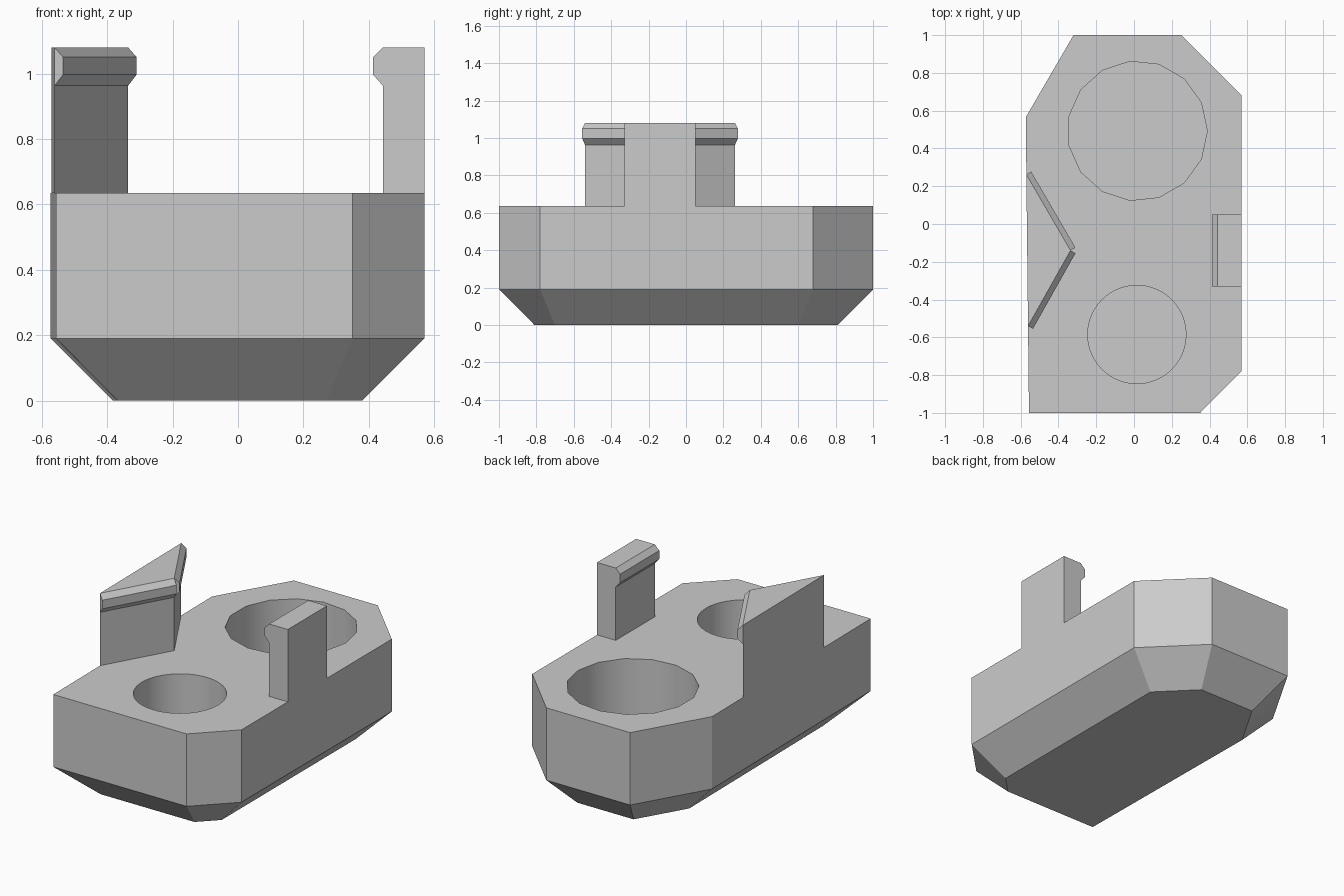
import bpy, bmesh, math
from mathutils import Vector
from mathutils.geometry import intersect_line_line_2d, intersect_line_line

if "Cube" in bpy.data.objects:
    bpy.data.objects.remove(bpy.data.objects["Cube"])

grey = bpy.data.materials.new("mid grey")
grey.use_nodes = True
colour = (0.6, 0.6, 0.6, 1)
grey.diffuse_color = colour
grey.node_tree.nodes["Principled BSDF"].inputs["Base Color"].default_value = colour

DECK, TOP, SHOULDER = 0.635, 1.08, 0.19


def make_loft(name, rings):
    """Solid through a stack of matching closed rings, capped at both ends."""
    bm = bmesh.new()
    loops = [[bm.verts.new(p) for p in ring] for ring in rings]
    n = len(loops[0])
    for low, high in zip(loops, loops[1:]):
        for i in range(n):
            j = (i + 1) % n
            bm.faces.new((low[i], low[j], high[j], high[i]))
    bm.faces.new(loops[0][::-1])
    bm.faces.new(loops[-1])
    bmesh.ops.recalc_face_normals(bm, faces=bm.faces)
    mesh = bpy.data.meshes.new(name)
    bm.to_mesh(mesh)
    bm.free()
    obj = bpy.data.objects.new(name, mesh)
    bpy.context.collection.objects.link(obj)
    mesh.materials.append(grey)
    return obj


def at_height(points, z):
    return [Vector((x, y, z)) for x, y in points]


def inset(points, d):
    """Move every edge of an anticlockwise outline inward by d."""
    pts = at_height(points, 0)
    lines = []
    for a, b in zip(pts, pts[1:] + pts[:1]):
        t = (b - a).normalized()
        shift = Vector((-t.y, t.x, 0)) * d
        lines.append((a + shift, b + shift))
    return [intersect_line_line(*lines[i - 1], *lines[i])[0].xy
            for i in range(len(lines))]


# Body: faceted hull with a 45 degree tapered underside
outline = [(-0.556, -1), (0.35, -1), (0.57, -0.78), (0.57, 0.68),
           (0.25, 1), (-0.32, 1), (-0.573, 0.565)]
body = make_loft("body", [at_height(inset(outline, SHOULDER), 0),
                          at_height(outline, SHOULDER),
                          at_height(outline, DECK)])


# Round pockets sunk into the deck
def cut_pocket(cx, cy, radius, sides, floor):
    ring = [(cx + radius * math.cos(math.tau * i / sides),
             cy + radius * math.sin(math.tau * i / sides)) for i in range(sides)]
    cutter = make_loft("pocket_cutter", [at_height(ring, floor), at_height(ring, DECK + 0.2)])
    cutter.hide_render = True
    mod = body.modifiers.new("pocket", "BOOLEAN")
    mod.operation, mod.solver, mod.object = "DIFFERENCE", "EXACT", cutter
    bpy.context.view_layer.objects.active = body
    bpy.ops.object.modifier_apply(modifier=mod.name)
    bpy.data.objects.remove(cutter)


cut_pocket(0.015, -0.585, 0.26, 64, 0.1)
cut_pocket(0.018, 0.493, 0.37, 15, 0.1)
bpy.ops.object.select_all(action="DESELECT")
body.select_set(True)
bpy.context.view_layer.objects.active = body
bpy.ops.object.shade_smooth_by_angle(angle=math.radians(30))


# Upright posts with a chamfered lip along the gripping faces
def make_post(name, points):
    make_loft(name, [at_height(points, DECK), at_height(points, TOP)])


def make_lip(name, start, end):
    a, b = Vector((*start, 0)), Vector((*end, 0))
    t = (b - a).normalized()
    out = Vector((t.y, -t.x, 0))
    profile = [(0, TOP), (0.03, 1.05), (0.03, 0.997), (0, 0.963)]
    make_loft(name, [[p + out * d + Vector((0, 0, z)) for d, z in profile] for p in (a, b)])


front, tip, back = (-0.561, -0.54), (-0.336, -0.14), (-0.57, 0.262)
make_post("triangular_post", [front, tip, back])
make_lip("triangular_post_front_lip", front, tip)
make_lip("triangular_post_back_lip", tip, back)

inner_front, inner_back = (0.443, -0.33), (0.443, 0.05)
make_post("side_post", [inner_front, (0.57, -0.33), (0.57, 0.05), inner_back])
make_lip("side_post_lip", inner_back, inner_front)
